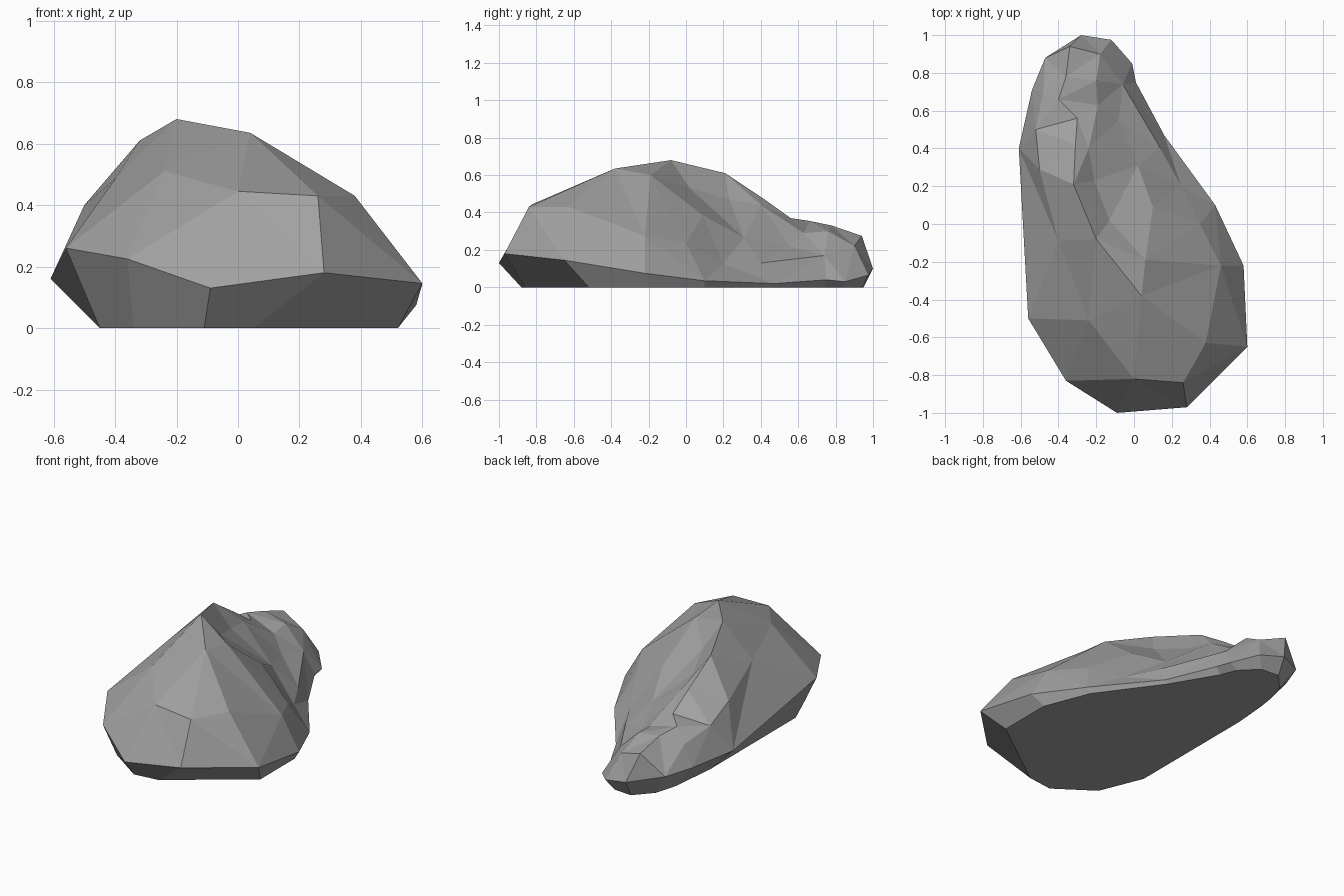
import bpy
import bmesh
from mathutils import Vector
from mathutils.geometry import delaunay_2d_cdt

default_cube = bpy.data.objects.get("Cube")
if default_cube:
    bpy.data.objects.remove(default_cube, do_unlink=True)

# Widest contour of the boulder, counter-clockwise from the front
girth = [
    (-0.09, -1.0, 0.13), (0.28, -0.97, 0.18), (0.6, -0.65, 0.145),
    (0.58, -0.22, 0.075), (0.43, 0.1, 0.035), (0.16, 0.47, 0.02),
    (0.01, 0.75, 0.04), (-0.01, 0.85, 0.03), (-0.12, 0.975, 0.065),
    (-0.28, 1.0, 0.1), (-0.47, 0.88, 0.14), (-0.54, 0.71, 0.15),
    (-0.61, 0.4, 0.16), (-0.56, -0.5, 0.26), (-0.36, -0.83, 0.225),
]

# Flat footprint, one point under each girth point
footprint = [
    (-0.11, -0.88), (0.05, -0.86), (0.52, -0.52), (0.52, -0.18), (0.41, 0.1),
    (0.14, 0.47), (-0.02, 0.74), (-0.06, 0.84), (-0.16, 0.94), (-0.28, 0.95),
    (-0.38, 0.84), (-0.42, 0.7), (-0.45, 0.4), (-0.45, -0.45), (-0.34, -0.72),
]

# Crest running from the front over the summit to the tail
crest = [
    (0.26, -0.84, 0.43), (0.04, -0.38, 0.635), (-0.2, -0.08, 0.68),
    (-0.32, 0.21, 0.61), (-0.31, 0.42, 0.47), (-0.3, 0.56, 0.37),
    (-0.4, 0.66, 0.355), (-0.36, 0.78, 0.33), (-0.34, 0.94, 0.275),
]

# Shoulder on the -x side, from the front to the tail
outer_shoulder = [
    (0.0, -0.82, 0.445), (-0.24, -0.51, 0.51), (-0.4, -0.09, 0.485),
    (-0.5, 0.29, 0.4), (-0.52, 0.5, 0.33), (-0.48, 0.7, 0.28),
]

# Upper break on the +x side, just below the crest
upper_break = [
    (0.06, -0.19, 0.6), (-0.13, 0.02, 0.53), (-0.21, 0.23, 0.47),
    (-0.24, 0.4, 0.44), (-0.19, 0.63, 0.29), (-0.2, 0.76, 0.3),
    (-0.18, 0.9, 0.22),
]

# Lower break on the +x side, following the hollow toward the tail
lower_break = [
    (0.38, -0.63, 0.43), (0.46, -0.22, 0.275), (0.35, 0.0, 0.235),
    (0.25, 0.2, 0.125), (0.14, 0.4, 0.13), (-0.06, 0.74, 0.17),
]
hollow = [(0.1, 0.09, 0.385), (0.02, 0.31, 0.265), (-0.08, 0.55, 0.22)]


def triangulate_top(boundary, breaklines):
    """Join the contour and the breaklines into one faceted skin."""
    points = list(boundary)
    edges = []
    for line in breaklines:
        start = len(points)
        points.extend(line)
        edges.extend((i, i + 1) for i in range(start, len(points) - 1))
    flat = [Vector(p[:2]) for p in points]
    rim = list(range(len(boundary)))
    verts, _, faces, origins, _, _ = delaunay_2d_cdt(flat, edges, [rim], 1, 1e-5)
    heights = [points[source[0]][2] if source else 0.3 for source in origins]
    skin = [(v.x, v.y, z) for v, z in zip(verts, heights)]
    index_of = {source[0]: i for i, source in enumerate(origins) if source}
    return skin, faces, [index_of[i] for i in rim]


def make_stone_material():
    colour = (0.36, 0.36, 0.36, 1.0)
    material = bpy.data.materials.new("stone grey")
    material.use_nodes = True
    material.diffuse_color = colour
    material.node_tree.nodes["Principled BSDF"].inputs["Base Color"].default_value = colour
    return material


# Faceted upper skin
skin, faces, rim = triangulate_top(
    girth, [crest, outer_shoulder, upper_break, lower_break, hollow])
bm = bmesh.new()
top = [bm.verts.new(co) for co in skin]
for face in faces:
    bm.faces.new([top[i] for i in face])

# Undercut sides and flat underside
foot = [bm.verts.new((x, y, 0.0)) for x, y in footprint]
count = len(foot)
for i in range(count):
    j = (i + 1) % count
    bm.faces.new([foot[i], foot[j], top[rim[j]], top[rim[i]]])
bm.faces.new(list(reversed(foot)))
bmesh.ops.recalc_face_normals(bm, faces=bm.faces)

# Boulder object with flat facets
mesh = bpy.data.meshes.new("boulder")
bm.to_mesh(mesh)
bm.free()
mesh.materials.append(make_stone_material())
mesh.shade_flat()
boulder = bpy.data.objects.new("boulder", mesh)
bpy.context.collection.objects.link(boulder)
